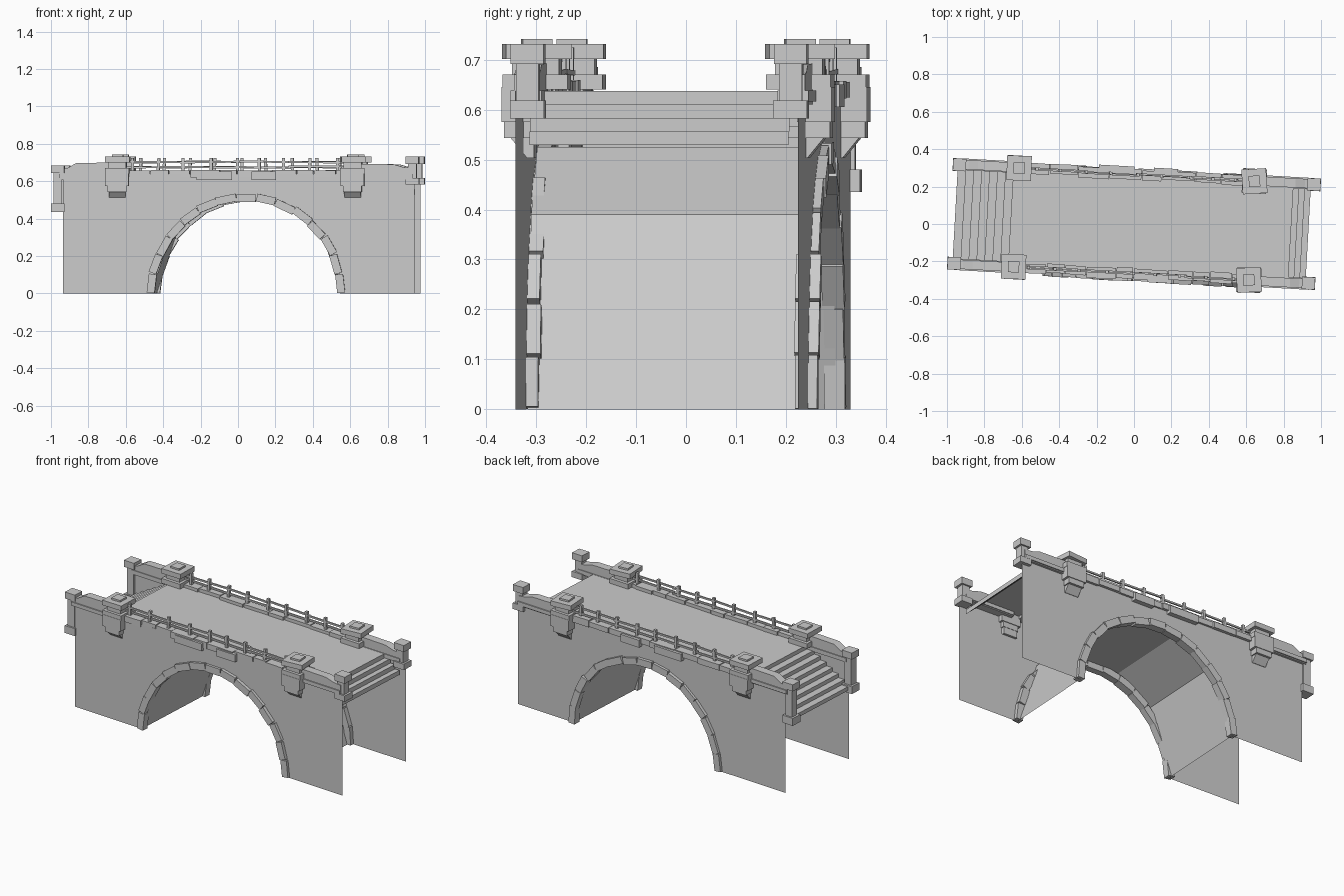
import bpy, bmesh, random
from math import cos, sin, pi, radians
from mathutils import Matrix, Vector

cube = bpy.data.objects.get("Cube")
if cube:
    bpy.data.objects.remove(cube)

random.seed(4)
TURN = Matrix.Rotation(radians(-3.2), 4, 'Z')   # the whole bridge sits slightly askew
ARCH_X, ARCH_R = 0.06, 0.49
SIDE_Y = 0.264
DECK_Z = 0.637

stone = bpy.data.materials.new("grey stone")
stone.use_nodes = True
stone.diffuse_color = (0.6, 0.6, 0.6, 1)
stone.node_tree.nodes["Principled BSDF"].inputs["Base Color"].default_value = (0.6, 0.6, 0.6, 1)


def finish(name, bm, closed=True):
    if closed:
        bmesh.ops.recalc_face_normals(bm, faces=bm.faces)
    bm.transform(TURN)
    mesh = bpy.data.meshes.new(name)
    bm.to_mesh(mesh)
    bm.free()
    mesh.materials.append(stone)
    obj = bpy.data.objects.new(name, mesh)
    bpy.context.collection.objects.link(obj)
    return obj


def box(bm, center, size, rot=None, taper=1.0):
    """Block; taper scales its lower face."""
    m = Matrix.Translation(center)
    if rot:
        m = m @ rot
    verts = bmesh.ops.create_cube(bm, size=1)["verts"]
    for v in verts:
        k = taper if v.co.z < 0 else 1
        v.co = m @ Vector((v.co.x * size[0] * k, v.co.y * size[1] * k, v.co.z * size[2]))
    return verts


def prism(bm, profile, y0, y1):
    """Solid from an x-z outline."""
    a = [bm.verts.new((x, y0, z)) for x, z in profile]
    b = [bm.verts.new((x, y1, z)) for x, z in profile]
    bm.faces.new(a)
    bm.faces.new(b[::-1])
    for i in range(len(a)):
        j = (i + 1) % len(a)
        bm.faces.new((a[i], b[i], b[j], a[j]))


def sheet(name, path, y0, y1):
    """Open strip following an x-z path across the bridge."""
    bm = bmesh.new()
    rows = [[bm.verts.new((x, y, z)) for y in (y0, y1)] for x, z in path]
    for p, q in zip(rows, rows[1:]):
        bm.faces.new((p[0], q[0], q[1], p[1]))
    return finish(name, bm, closed=False)


def arch_point(angle, r):
    return ARCH_X + r * cos(angle), r * sin(angle)


# Side walls: thin sheets built as strips from the arch line up to the top
WALL_Y = {-1: -0.288, 1: 0.278}
for side, label in ((-1, "front"), (1, "back")):
    bm = bmesh.new()
    lower = [(-0.92, 0)] + [arch_point(pi * (1 - i / 20), ARCH_R + 0.012) for i in range(21)] + [(0.962, 0)]
    y = WALL_Y[side]
    for (x0, z0), (x1, z1) in zip(lower, lower[1:]):
        quad = [bm.verts.new((x, y, z)) for x, z in
                ((x0, z0), (x1, z1), (x1, DECK_Z), (x0, DECK_Z))]
        bm.faces.new(quad if side < 0 else quad[::-1])
    bmesh.ops.remove_doubles(bm, verts=bm.verts, dist=1e-5)
    finish(label + "_wall", bm, closed=False)

    # Arch stones of uneven length and tilt
    bm = bmesh.new()
    count = 15
    for i in range(count):
        a = pi * (i + 0.5) / count
        r = ARCH_R + 0.018 + random.uniform(-0.004, 0.006)
        x, z = arch_point(a, r)
        length = pi * r / count * random.uniform(0.93, 1.04)
        rot = Matrix.Rotation(-a + random.uniform(-0.05, 0.05), 4, 'Y')
        box(bm, (x, y - side * 0.004, max(z, length / 2)),
            (0.042, random.uniform(0.038, 0.05), length), rot)
    for v in bm.verts:
        v.co.z = max(v.co.z, 0)
    finish(label + "_arch_stones", bm)

    # Parapets at both ends, sloping down to the end posts
    bm = bmesh.new()
    ys = side * (SIDE_Y - 0.022), side * (SIDE_Y + 0.028)
    prism(bm, [(-0.63, 0.61), (-0.63, 0.70), (-0.85, 0.697), (-0.90, 0.668), (-0.94, 0.665), (-0.94, 0.61)], *ys)
    prism(bm, [(0.63, 0.61), (0.63, 0.693), (0.85, 0.69), (0.90, 0.675), (0.95, 0.67), (0.95, 0.61)], *ys)
    for x, w in ((-0.785, 0.31), (0.79, 0.32)):
        box(bm, (x, side * (SIDE_Y + 0.004), 0.627), (w, 0.062, 0.022))
    # skirt below the parapet beside the stairs
    prism(bm, [(-0.63, 0.61), (-0.94, 0.61), (-0.94, 0.45)],
          side * (SIDE_Y - 0.01), side * (SIDE_Y + 0.012))
    finish(label + "_end_parapets", bm)

    # Edge course of uneven stones below the railing
    bm = bmesh.new()
    x = -0.58
    while x < 0.57:
        w = min(random.uniform(0.09, 0.19), 0.58 - x)
        box(bm, (x + w / 2, side * (SIDE_Y + random.uniform(-0.004, 0.008)), 0.64),
            (w - 0.004, random.uniform(0.045, 0.06), random.uniform(0.03, 0.042)),
            Matrix.Rotation(random.uniform(-0.02, 0.02), 4, 'Z'))
        x += w
    for x, w in ((-0.11, 0.19), (0.155, 0.13)):
        box(bm, (x, side * (SIDE_Y + 0.015), 0.628), (w, 0.055, 0.045))
    finish(label + "_edge_stones", bm)

    # Railing
    bm = bmesh.new()
    for i in range(9):
        x = -0.54 + i * 0.135 + random.uniform(-0.012, 0.012)
        box(bm, (x, side * SIDE_Y, 0.687), (0.016, 0.016, 0.075),
            Matrix.Rotation(random.uniform(-0.06, 0.06), 4, 'Y'))
    for z in (0.676, 0.702):
        for k in range(4):
            box(bm, (-0.435 + k * 0.29, side * (SIDE_Y + random.uniform(-0.006, 0.006)),
                     z + random.uniform(-0.003, 0.003)), (0.30, 0.009, 0.010),
                Matrix.Rotation(random.uniform(-0.02, 0.02), 4, 'Y'))
    finish(label + "_railing", bm)

    # Piers with stepped caps and tapered corbels
    for x, end in ((-0.63, "right"), (0.63, "left")):
        bm = bmesh.new()
        twist = Matrix.Rotation(0.12 if x > 0 else 0.02, 4, 'Z')
        cy = side * SIDE_Y
        box(bm, (x, cy, 0.655), (0.13, 0.13, 0.03))
        box(bm, (x, cy, 0.685), (0.095, 0.095, 0.04))
        box(bm, (x, cy, 0.716), (0.132, 0.132, 0.03), twist)
        box(bm, (x, cy, 0.7355), (0.06, 0.06, 0.012), twist)
        out = side * (SIDE_Y + 0.032)
        box(bm, (x, out, 0.61), (0.126, 0.07, 0.07))
        box(bm, (x, out, 0.56), (0.1, 0.062, 0.034))
        # corbel foot leaning back into the wall
        for v in box(bm, (x, out - side * 0.004, 0.525), (0.088, 0.05, 0.044)):
            if v.co.z < 0.52 and (v.co.y - out) * side > 0:
                v.co.y -= side * 0.036
        finish(f"{label}_{end}_pier", bm)

    # End posts; those beside the long stair reach lower
    for x, foot, top, end in ((-0.949, 0.44, 0.685, "right"), (0.949, 0.582, 0.731, "left")):
        bm = bmesh.new()
        cy = side * SIDE_Y
        box(bm, (x, cy, (foot + top) / 2), (0.046, 0.046, top - foot - 0.02))
        box(bm, (x, cy, top - 0.02), (0.07, 0.066, 0.04))
        box(bm, (x, cy, foot + 0.018), (0.072, 0.068, 0.036 if x > 0 else 0.045))
        finish(f"{label}_{end}_end_post", bm)

# Deck and stairs
sheet("deck", [(-0.66, DECK_Z), (0.84, DECK_Z)], -0.285, 0.275)


def stair(name, x, z, run, rise, steps):
    path = [(x, z)]
    for _ in range(steps):
        z -= rise
        path.append((x, z))
        x += run
        path.append((x, z))
    path.append((x, z - rise))
    return sheet(name, path if run > 0 else path[::-1], -0.262, 0.258)


stair("long_stair", -0.66, DECK_Z, -0.0425, 0.0235, 7)
stair("short_stair", 0.84, DECK_Z, 0.031, 0.027, 3)

# Simple vault between the two arches
vault = [(-0.45, 0), (-0.32, 0.39), (-0.10, 0.525), (0.22, 0.525), (0.44, 0.39), (0.57, 0)]
sheet("vault", vault, -0.286, 0.276)
